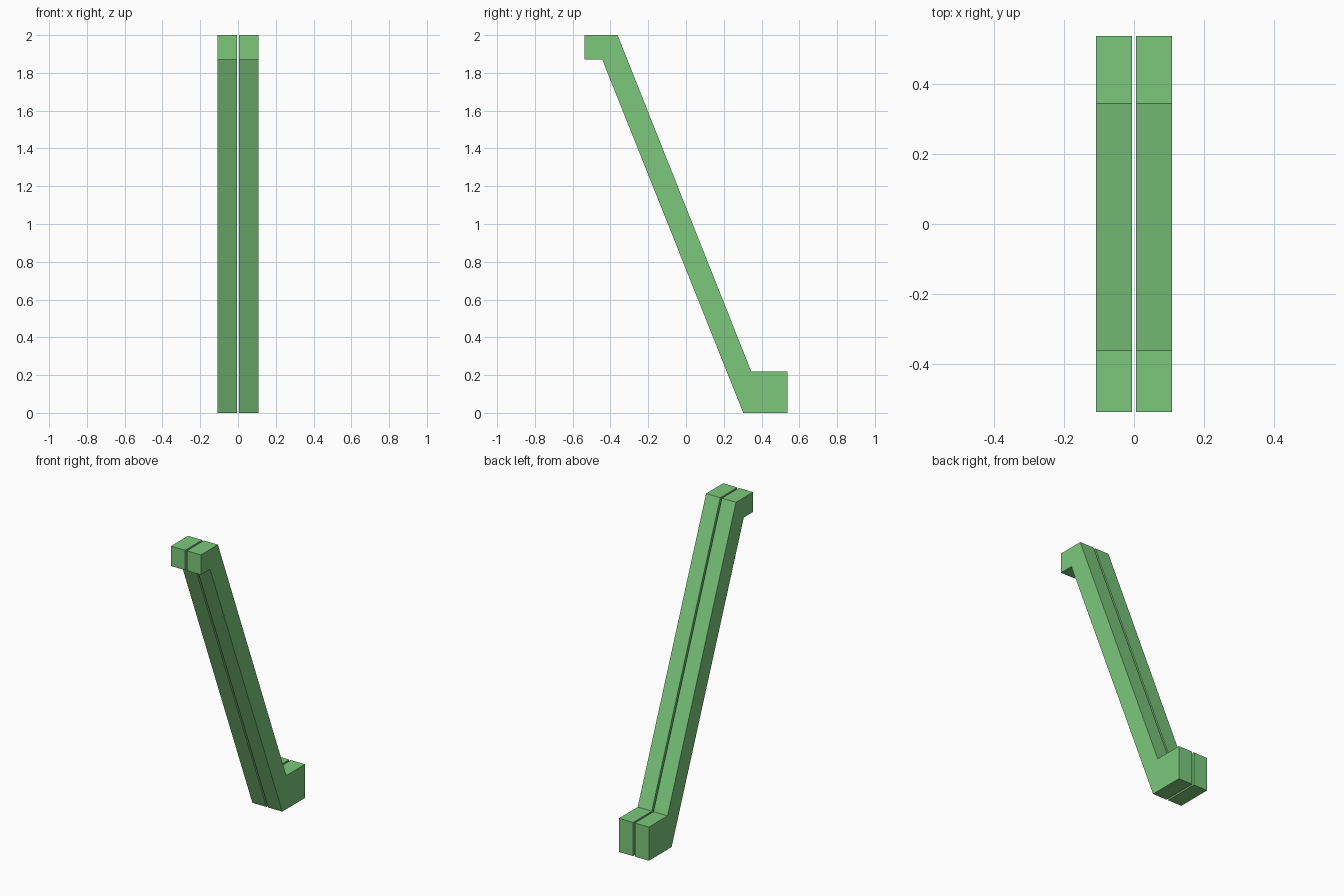
import bpy
import bmesh

if "Cube" in bpy.data.objects:
    bpy.data.objects.remove(bpy.data.objects["Cube"])

# Side profile of the slanted brace (y, z), with a foot at the back and a lip at the front
PROFILE = [(-0.538, 2.0), (-0.538, 1.87), (-0.443, 1.87), (0.303, 0.0),
           (0.538, 0.0), (0.538, 0.22), (0.345, 0.22), (-0.362, 2.0)]
INNER, OUTER = 0.006, 0.108

green = bpy.data.materials.new("green")
green.diffuse_color = (0.2, 0.58, 0.2, 1.0)
green.use_nodes = True
green.node_tree.nodes["Principled BSDF"].inputs["Base Color"].default_value = green.diffuse_color


def make_rail(name, x0, x1):
    """Extrude the side profile from x0 to x1."""
    bm = bmesh.new()
    face = bm.faces.new([bm.verts.new((x0, y, z)) for y, z in PROFILE])
    out = bmesh.ops.extrude_face_region(bm, geom=[face], use_keep_orig=True)
    verts = [g for g in out["geom"] if isinstance(g, bmesh.types.BMVert)]
    bmesh.ops.translate(bm, verts=verts, vec=(x1 - x0, 0, 0))
    bmesh.ops.recalc_face_normals(bm, faces=bm.faces)
    mesh = bpy.data.meshes.new(name)
    bm.to_mesh(mesh)
    bm.free()
    mesh.materials.append(green)
    obj = bpy.data.objects.new(name, mesh)
    bpy.context.collection.objects.link(obj)


# Two matching rails with a narrow gap between them
make_rail("right_rail", INNER, OUTER)
make_rail("left_rail", -OUTER, -INNER)
